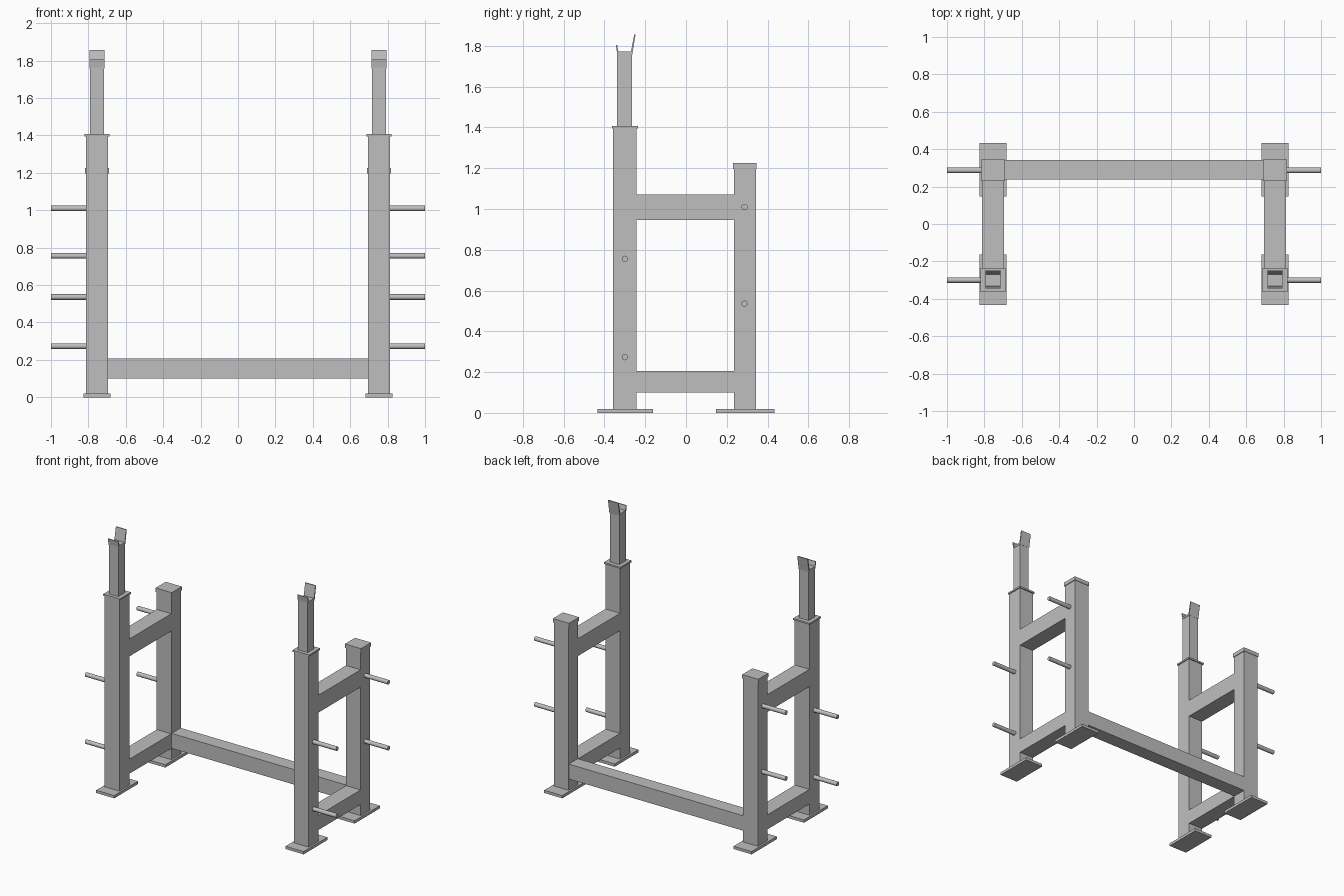
import bpy
import bmesh
import math
from mathutils import Vector

old = bpy.data.objects.get("Cube")
if old:
    bpy.data.objects.remove(old, do_unlink=True)

steel = bpy.data.materials.new("grey_steel")
steel.use_nodes = True
colour = (0.52, 0.52, 0.52, 1)
steel.diffuse_color = colour
steel.node_tree.nodes["Principled BSDF"].inputs["Base Color"].default_value = colour


def finish(name, bm):
    bmesh.ops.recalc_face_normals(bm, faces=bm.faces)
    mesh = bpy.data.meshes.new(name)
    bm.to_mesh(mesh)
    bm.free()
    mesh.materials.append(steel)
    obj = bpy.data.objects.new(name, mesh)
    bpy.context.collection.objects.link(obj)
    return obj


def box(name, x, y, z):
    """Box from (min, max) ranges on each axis."""
    bm = bmesh.new()
    bmesh.ops.create_cube(bm, size=1)
    for v in bm.verts:
        v.co = Vector([(a + b) / 2 + c * (b - a) for (a, b), c in zip((x, y, z), v.co)])
    return finish(name, bm)


def span(centre, width):
    return (centre - width / 2, centre + width / 2)


def peg(name, side, y, z):
    bm = bmesh.new()
    bmesh.ops.create_cone(bm, cap_ends=True, segments=24, radius1=0.015,
                          radius2=0.015, depth=0.2)
    for v in bm.verts:
        v.co = Vector((side * (0.9 + v.co.z), y + v.co.x, z + v.co.y))
    obj = finish(name, bm)
    bpy.ops.object.select_all(action="DESELECT")
    obj.select_set(True)
    bpy.context.view_layer.objects.active = obj
    bpy.ops.object.shade_smooth_by_angle(angle=math.radians(40))


def bar_rest(name, x):
    """Bent sheet with a low front lip and a tall back lip."""
    profile = [(-0.344, 1.805), (-0.337, 1.757), (-0.264, 1.757), (-0.247, 1.857),
               (-0.254, 1.857), (-0.270, 1.772), (-0.331, 1.772), (-0.338, 1.805)]
    bm = bmesh.new()
    face = bm.faces.new([bm.verts.new((x[0], y, z)) for y, z in profile])
    out = bmesh.ops.extrude_face_region(bm, geom=[face])
    for v in out["geom"]:
        if isinstance(v, bmesh.types.BMVert):
            v.co.x = x[1]
    finish(name, bm)


FRONT, REAR = (-0.358, -0.244), (0.235, 0.343)

for label, s in (("left", 1), ("right", -1)):
    cx = 0.754 * s
    post_x = span(cx, 0.118)
    # Floor plates
    box(label + "_front_foot", span(cx, 0.144), (-0.433, -0.163), (0, 0.02))
    box(label + "_rear_foot", span(cx, 0.144), (0.147, 0.433), (0, 0.02))
    # Posts and caps
    box(label + "_front_post", post_x, FRONT, (0.02, 1.397))
    box(label + "_rear_post", post_x, REAR, (0.02, 1.2))
    box(label + "_front_collar", span(cx, 0.132), (-0.363, -0.236), (1.395, 1.407))
    box(label + "_rear_cap", span(cx, 0.128), (0.231, 0.346), (1.197, 1.225))
    # Side rails
    box(label + "_lower_rail", span(cx, 0.116), (-0.25, 0.24), (0.1, 0.205))
    box(label + "_upper_rail", span(cx, 0.116), (-0.25, 0.24), (0.945, 1.07))
    # Telescoping upright with bar rest
    box(label + "_inner_upright", span(cx, 0.076), (-0.338, -0.265), (1.4, 1.768))
    bar_rest(label + "_bar_rest", span(cx, 0.082))
    # Plate storage pegs
    for place, y, heights in (("front", -0.3, (0.273, 0.756)), ("rear", 0.287, (0.536, 1.01))):
        for level, z in zip(("lower", "upper"), heights):
            peg(f"{label}_{place}_{level}_peg", s, y, z)

# Rear cross beam joining the two sides
box("cross_beam", (-0.7, 0.7), (0.238, 0.341), (0.1, 0.208))
